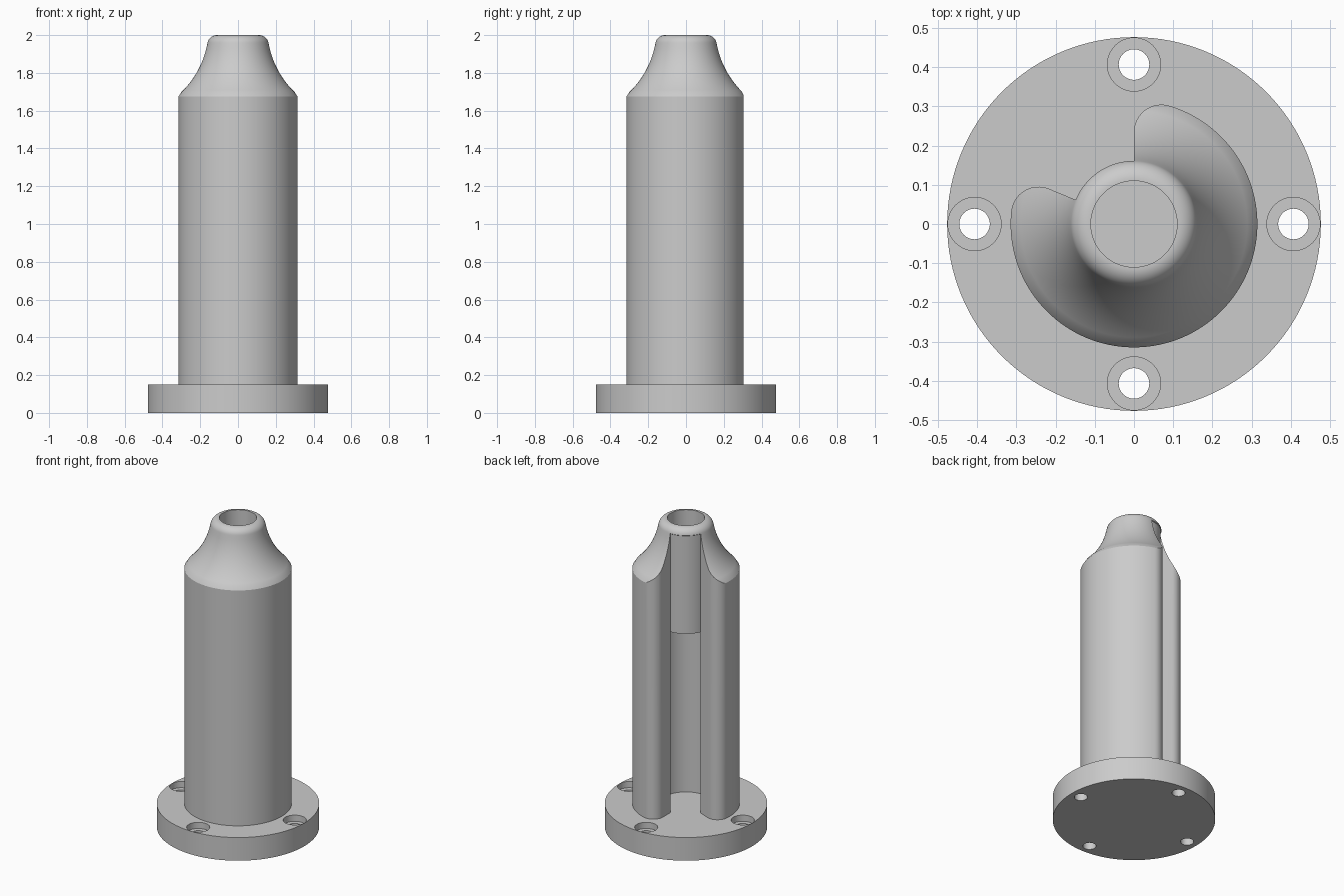
import bpy, bmesh, math
from mathutils import Matrix, Vector

cube = bpy.data.objects.get("Cube")
if cube:
    bpy.data.objects.remove(cube, do_unlink=True)

# Main dimensions
COLUMN_R, BORE_R, TIP_R = 0.315, 0.157, 0.11
PLATE_R, PLATE_TOP = 0.477, 0.15
SHOULDER_Z, SLEEVE_Z = 1.675, 1.32

grey = bpy.data.materials.new("plain grey")
grey.use_nodes = True
grey.diffuse_color = (0.6, 0.6, 0.6, 1)
grey.node_tree.nodes["Principled BSDF"].inputs["Base Color"].default_value = (0.6, 0.6, 0.6, 1)


def polar(r, degrees):
    a = math.radians(degrees)
    return Vector((r * math.cos(a), r * math.sin(a)))


def arc(centre, r, start, end, n):
    return [Vector(centre) + polar(r, start + (end - start) * i / n) for i in range(n + 1)]


def finish(name, bm):
    bmesh.ops.recalc_face_normals(bm, faces=bm.faces)
    mesh = bpy.data.meshes.new(name)
    bm.to_mesh(mesh)
    bm.free()
    mesh.materials.append(grey)
    ob = bpy.data.objects.new(name, mesh)
    bpy.context.collection.objects.link(ob)
    return ob


def lathe(name, profile, steps=128, closed=False):
    """Turn an (r, z) profile about the z axis."""
    bm = bmesh.new()
    verts = [bm.verts.new((p[0], 0, p[1])) for p in profile]
    edges = [bm.edges.new(pair) for pair in zip(verts, verts[1:])]
    if closed:
        edges.append(bm.edges.new((verts[-1], verts[0])))
    bmesh.ops.spin(bm, geom=verts + edges, cent=(0, 0, 0), axis=(0, 0, 1),
                   angle=math.tau, steps=steps)
    bmesh.ops.remove_doubles(bm, verts=bm.verts, dist=1e-5)
    return finish(name, bm)


def prism(name, outline, z0, z1):
    bm = bmesh.new()
    face = bm.faces.new([bm.verts.new((p[0], p[1], z0)) for p in outline])
    top = bmesh.ops.extrude_face_region(bm, geom=[face])["geom"]
    bmesh.ops.translate(bm, vec=(0, 0, z1 - z0),
                        verts=[g for g in top if isinstance(g, bmesh.types.BMVert)])
    return finish(name, bm)


def activate(ob):
    bpy.ops.object.select_all(action='DESELECT')
    ob.select_set(True)
    bpy.context.view_layer.objects.active = ob


def cut(ob, cutter):
    activate(ob)
    mod = ob.modifiers.new("cut", 'BOOLEAN')
    mod.operation, mod.solver, mod.object = 'DIFFERENCE', 'EXACT', cutter
    bpy.ops.object.modifier_apply(modifier=mod.name)
    bpy.data.objects.remove(cutter, do_unlink=True)


# Base plate with four counterbored screw holes
base = lathe("base_plate", [(0, 0), (PLATE_R, 0), (PLATE_R, PLATE_TOP), (0, PLATE_TOP)])
for k in range(4):
    ledge = PLATE_TOP - 0.04
    hole = lathe("screw_hole_cutter", [(0, -0.1), (0.039, -0.1), (0.039, ledge),
                                       (0.068, ledge), (0.068, 0.3), (0, 0.3)], 48)
    hole.data.transform(Matrix.Translation(polar(0.407, 90 * k).to_3d()))
    cut(base, hole)

# Nose shape: concave flare up to the neck, then a rounded tip
flare = arc((0.629, 1.957 + 0.474 * math.sin(math.radians(10))), 0.474, 228, 190, 20)
tip = arc((0.112, 1.95), 0.05, 10, 90, 12)

# Hollow column
column = lathe("column", [(BORE_R, PLATE_TOP), (COLUMN_R, PLATE_TOP), (COLUMN_R, SHOULDER_Z)]
               + flare[1:-1] + [tip[0], (BORE_R, 1.957)], closed=True)

# Open slot with rounded outer corners
half, fillet = 33.75, 0.07
reach = COLUMN_R - fillet
end = half + math.degrees(math.asin(fillet / reach))
side = [polar(0.12, half)] + arc(polar(reach, end), fillet, half - 90, end, 16) + [polar(0.8, end)]
outline = side + [Vector((p.x, -p.y)) for p in reversed(side)]
slot = prism("slot_cutter", outline, 0.05, 2.2)
slot.data.transform(Matrix.Rotation(math.radians(90 + half), 4, 'Z'))
cut(column, slot)

# Inner sleeve forming the tip
sleeve = lathe("tip_sleeve", [(BORE_R, SLEEVE_Z), (BORE_R, 1.955)] + tip
               + [(TIP_R, 2), (TIP_R, SLEEVE_Z)], closed=True)

for ob in (base, column, sleeve):
    activate(ob)
    bpy.ops.object.shade_smooth_by_angle(angle=math.radians(25))
